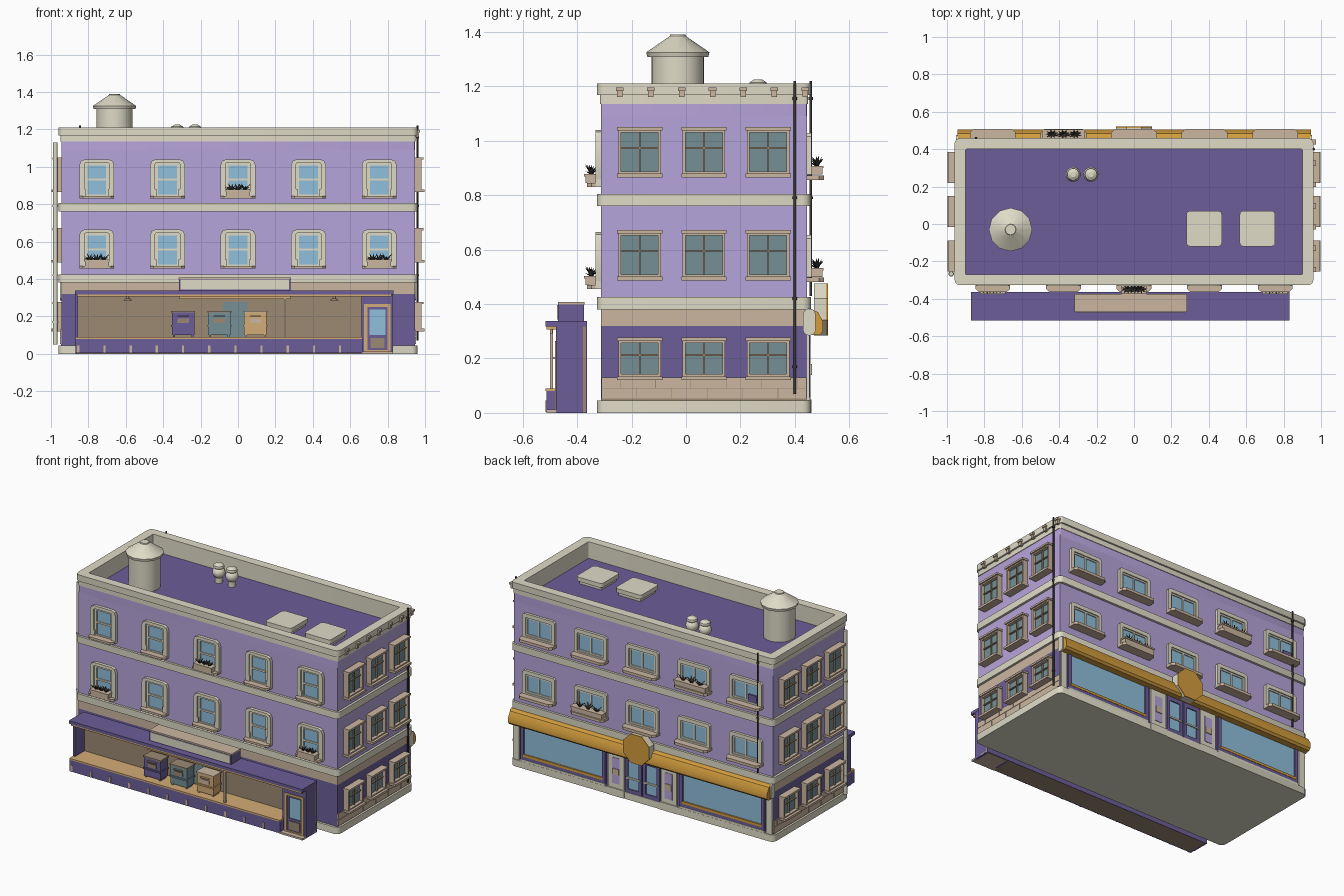
import bpy, bmesh, math, random
from mathutils import Vector

if "Cube" in bpy.data.objects:
    bpy.data.objects.remove(bpy.data.objects["Cube"])
random.seed(4)

# Palette: display values turned into linear ones
PALETTE = {"lavender": "B5A3DA", "purple": "6C5E97", "cream": "DEDAC6", "tan": "CAB59F",
           "sky_glass": "8FBEDB", "teal": "758F95", "charcoal": "413C39", "gold": "D29C40",
           "brown": "9A8872", "wood": "D3AB76"}
NAMES = list(PALETTE)
MATS = []
for name, code in PALETTE.items():
    rgb = [(int(code[i:i + 2], 16) / 255) ** 2.2 for i in (0, 2, 4)] + [1]
    m = bpy.data.materials.new(name)
    m.use_nodes = True
    m.diffuse_color = rgb
    m.node_tree.nodes["Principled BSDF"].inputs["Base Color"].default_value = rgb
    MATS.append(m)


class Part:
    """Collects solids in one mesh."""
    def __init__(self):
        self.bm = bmesh.new()

    def face(self, verts, mat):
        self.bm.faces.new(verts).material_index = NAMES.index(mat)

    def loop(self, pts, h, axis):
        order = {"x": lambda a, b: (h, a, b), "y": lambda a, b: (a, h, b), "z": lambda a, b: (a, b, h)}
        return [self.bm.verts.new(order[axis](*p)) for p in pts]

    def prism(self, pts, lo, hi, axis, mat):
        a, b = self.loop(pts, lo, axis), self.loop(pts, hi, axis)
        self.face(a, mat)
        self.face(b, mat)
        self.bridge(a, b, mat)

    def bridge(self, a, b, mat):
        for i in range(len(a)):
            self.face((a[i - 1], a[i], b[i], b[i - 1]), mat)

    def box(self, x0, x1, y0, y1, z0, z1, mat):
        self.prism([(x0, y0), (x1, y0), (x1, y1), (x0, y1)], z0, z1, "z", mat)

    def ring(self, outer, inner, lo, hi, axis, mat):
        loops = [self.loop(p, h, axis) for p, h in ((outer, lo), (outer, hi), (inner, hi), (inner, lo))]
        for i in range(4):
            self.bridge(loops[i - 1], loops[i], mat)

    def lathe(self, x, y, profile, n, mat):
        loops = [self.loop([(x + r * math.cos(k * math.tau / n), y + r * math.sin(k * math.tau / n))
                            for k in range(n)], z, "z") for r, z in profile]
        for a, b in zip(loops, loops[1:]):
            self.bridge(a, b, mat)
        self.face(loops[0], mat)
        self.face(loops[-1], mat)

    def mesh(self, name):
        bmesh.ops.recalc_face_normals(self.bm, faces=self.bm.faces)
        me = bpy.data.meshes.new(name)
        self.bm.to_mesh(me)
        for m in MATS:
            me.materials.append(m)
        me.shade_smooth()
        me.set_sharp_from_angle(angle=math.radians(33))
        return me

    def done(self, name):
        place(self.mesh(name), name, (0, 0, 0))


def place(me, name, loc, rot=0):
    ob = bpy.data.objects.new(name, me)
    ob.location, ob.rotation_euler.z = loc, rot
    bpy.context.collection.objects.link(ob)


def rect(x0, x1, y0, y1, c=0.0, n=1):
    """Rectangle whose corners are rounded in n steps (n=1 is a chamfer)."""
    if not c:
        return [(x0, y0), (x1, y0), (x1, y1), (x0, y1)]
    centres = [(x1 - c, y1 - c), (x0 + c, y1 - c), (x0 + c, y0 + c), (x1 - c, y0 + c)]
    return [(cx + c * math.cos((q + k / n) * math.pi / 2), cy + c * math.sin((q + k / n) * math.pi / 2))
            for q, (cx, cy) in enumerate(centres) for k in range(n + 1)]


def around(grow, c=0.0, n=3):
    """Building plan, grown outward."""
    return rect(-.945 - grow, .945 + grow, -.312 - grow, .444 + grow, c, n)


# Walls in stacked colours
p = Part()
for z0, z1, mat in ((.04, .32, "purple"), (.32, .39, "tan"), (.42, 1.09, "lavender")):
    p.prism(around(0), z0, z1, "z", mat)
p.done("walls")

# Plinth, floor bands, parapet and roof
p = Part()
for z0, z1 in ((0, .045), (.38, .425), (.76, .805)):
    p.prism(around(.015, .03), z0, z1, "z", "cream")
p.done("floor_bands")
p = Part()
hole = rect(-.9, .9, -.27, .4, .005, 3)
p.ring(around(0, .005), rect(-.93, .93, -.3, .43, .005, 3), 1.08, 1.14, "z", "lavender")
p.ring(around(-.012, .005), hole, 1.08, 1.17, "z", "cream")
p.ring(around(.004, .01), hole, 1.135, 1.17, "z", "cream")
p.ring(around(.015, .03), hole, 1.168, 1.21, "z", "cream")
p.done("parapet")
p = Part()
p.box(-.91, .91, -.28, .41, 1.085, 1.1, "purple")
p.done("roof")

# Corbels under the right-hand cornice
p = Part()
for k in range(7):
    y = -.243 + k * .1135
    p.box(.945, .968, y - .01, y + .01, 1.16, 1.185, "tan")
    p.box(.945, .974, y - .014, y + .014, 1.183, 1.196, "tan")
p.done("corbels")

# Brick courses on both sides
p = Part()
for s in (-1, 1):
    p.box(s * .94, s * .947, -.31, .442, .045, .13, "brown")
    for row in range(2):
        y = -.312
        step = .07 if row else .13
        while y < .44:
            y1 = min(y + step, .444)
            p.box(s * .94, s * .951, y + .001, y1 - .001, .053 + row * .039, .09 + row * .04, "tan")
            y, step = y1, .13
p.done("brick_courses")

# Roof equipment
p = Part()
p.lathe(-.66, -.03, [(.096, 1.1), (.096, 1.31)], 32, "cream")
p.lathe(-.66, -.03, [(.112, 1.308), (.116, 1.325), (.03, 1.384), (.028, 1.39)], 12, "cream")
p.done("water_tank")
p = Part()
for x in (-.325, -.23):
    p.lathe(x, .265, [(.024, 1.1), (.024, 1.135), (.037, 1.15), (.04, 1.168), (.035, 1.185),
                      (.026, 1.193), (.034, 1.2), (.032, 1.214), (.015, 1.225)], 14, "cream")
p.done("roof_vents")
p = Part()
for x in (.375, .66):
    p.prism(rect(x - .08, x + .08, -.105, .055), 1.1, 1.125, "z", "cream")
    p.prism(rect(x - .095, x + .095, -.12, .07, .02, 3), 1.122, 1.15, "z", "cream")
p.done("skylights")

# Front window: outline with cut upper corners, sash and sill
p = Part()
p.ring(rect(-.093, .093, 0, .21, .03, 2), rect(-.066, .066, .01, .19, .006, 2), -.02, .005, "y", "cream")
p.ring(rect(-.068, .068, .008, .192), rect(-.05, .05, .022, .178), -.011, .005, "y", "cream")
for x in (-.093, .06):
    p.box(x, x + .033, -.02, .005, 0, .05, "cream")
p.box(-.052, .052, -.004, .005, .02, .18, "sky_glass")
p.box(-.052, .052, -.012, .005, .096, .107, "cream")
p.prism([(-.093, 0), (.093, 0), (.093, -.035), (.075, -.052), (-.075, -.052), (-.093, -.035)], 0, .014, "z", "tan")
front_window = p.mesh("front_window")

# Back window: wide and low
p = Part()
p.ring(rect(-.118, .118, 0, .165, .012), rect(-.095, .095, .02, .14, .004), -.017, .005, "y", "cream")
p.ring(rect(-.097, .097, .018, .142), rect(-.085, .085, .03, .13), -.01, .005, "y", "cream")
p.box(-.087, .087, -.004, .005, .028, .132, "sky_glass")
p.box(-.005, .005, -.01, .005, .028, .132, "cream")
p.prism([(-.122, 0), (.122, 0), (.122, -.045), (.105, -.063), (-.105, -.063), (-.122, -.045)], -.008, .01, "z", "tan")
back_window = p.mesh("back_window")


# Side window: lintel, sill, jambs and crossbars
def side_window(h):
    p = Part()
    p.box(-.083, .083, -.052, .005, 0, .014, "tan")
    p.box(-.083, .083, -.046, .005, h - .012, h, "tan")
    p.ring(rect(-.078, .078, .012, h - .01), rect(-.068, .068, .022, h - .02), -.036, .005, "y", "tan")
    p.box(-.069, .069, -.014, .005, .02, h - .015, "teal")
    p.box(-.003, .003, -.024, .005, .02, h - .015, "brown")
    p.box(-.069, .069, -.024, .005, h * .57, h * .57 + .006, "brown")
    return p.mesh("side_window")


# Planter with pointed leaves
def planter(w):
    p = Part()
    p.box(-w, w, -.058, -.014, .01, .038, "tan")
    p.box(-w - .004, w + .004, -.062, -.01, .034, .043, "tan")
    for x in (-w * .55, 0, w * .55):
        for k in range(9):
            a = k * math.tau / 9
            out = Vector((math.cos(a) * .036, math.sin(a) * .024, random.uniform(.01, .04)))
            base = Vector((x, -.036, .042))
            side = Vector((-math.sin(a), math.cos(a), 0)) * .009
            lift = Vector((0, 0, .004))
            tip, l, r, u, d = [p.bm.verts.new(base + v) for v in (out, side, -side, lift, -lift)]
            for f in ((tip, l, u), (tip, u, r), (tip, r, d), (tip, d, l), (l, d, r, u)):
                p.face(f, "charcoal")
    return p.mesh("planter")


tall, low = side_window(.185), side_window(.157)
small_box, wide_box = planter(.064), planter(.112)
for drop in (0, .375):
    for x in (-.755, -.377, 0, .377, .755):
        place(front_window, "front_window", (x, -.312, .83 - drop))
        place(back_window, "back_window", (x, .444, .863 - drop), math.pi)
for x, z in ((0, .835), (-.755, .46), (.755, .46)):
    place(small_box, "front_planter", (x, -.312, z))
for x, z in ((-.377, .865), (.377, .49)):
    place(wide_box, "back_planter", (x, .444, z), math.pi)
for s in (-1, 1):
    for y in (-.17, .066, .302):
        for me, z in ((tall, .865), (tall, .487), (low, .12)):
            place(me, "side_window", (s * .945, y, z), s * math.pi / 2)

# Drain pipes with clamps
for name, x, y, z0, z1, r, mat in (("right_pipe", .96, .4, .07, 1.22, .005, "charcoal"),
                                   ("back_pipe", -.845, .458, .43, 1.22, .005, "charcoal"),
                                   ("left_pipe", -.977, -.266, .05, 1.13, .012, "cream")):
    p = Part()
    p.lathe(x, y, [(r, z0), (r, z1)], 12, mat)
    for z in (.17, .42, .79, 1.155):
        if z0 < z < z1:
            p.lathe(x, y, [(r + .003, z - .005), (r + .003, z + .005)], 12, mat)
    p.done(name)
p = Part()
p.box(-.835, -.775, .44, .459, .875, .93, "purple")
p.done("window_fan")

# Back shop: display windows, pilasters and double door
p = Part()
for s in (-1, 1):
    a, b = sorted((s * .27, s * .89))
    p.ring(rect(a, b, .055, .3), rect(a + .025, b - .025, .085, .29), .44, .456, "y", "purple")
    p.box(a + .02, b - .02, .44, .449, .08, .295, "sky_glass")
    p.box(a + .02, b - .02, .44, .458, .078, .094, "gold")
    p.box(a, b, .44, .458, .045, .058, "cream")
    a, b = sorted((s * .135, s * .25))
    p.box(a, b, .44, .455, 0, .3, "cream")
    p.box(a - .006, b + .006, .44, .462, 0, .05, "cream")
    p.box(a + .03, b - .03, .45, .458, .08, .25, "lavender")
    p.box(a + .035, b - .035, .45, .463, .14, .18, "tan")
    a, b = sorted((s * .9, s * .944))
    p.box(a, b, .44, .453, 0, .3, "cream")
    a, b = sorted((s * .004, s * .125))
    p.ring(rect(a, b, .02, .29), rect(a + .022, b - .022, .07, .26), .44, .457, "y", "purple")
    p.box(a + .015, b - .015, .44, .45, .03, .27, "sky_glass")
    p.box(a + .01, b - .01, .455, .463, .14, .15, "cream")
p.done("back_shopfront")

# Sloped awning and octagonal sign
p = Part()
p.prism([(.42, .287), (.492, .287), (.504, .3), (.504, .335), (.485, .37), (.465, .38), (.42, .38)],
        -.945, .945, "x", "gold")
for s in (-1, 1):
    a, b = sorted((s * .94, s * .952))
    p.prism(rect(.43, .476, .285, .382, .02, 4), a, b, "x", "cream")
octagon = [(.103 * math.cos((k + .5) * math.pi / 4), .38 + .103 * math.sin((k + .5) * math.pi / 4))
           for k in range(8)]
p.prism(octagon, .47, .514, "y", "cream")
p.prism(octagon, .514, .521, "y", "gold")
p.done("awning_and_sign")

# Front stall: counter, shell and canopy
p = Part()
p.box(-.855, .66, -.5, -.37, 0, .004, "brown")
p.box(-.87, .665, -.512, -.365, .003, .08, "purple")
p.box(-.87, .665, -.516, -.37, .08, .09, "wood")
for k in range(11):
    x = -.86 + k * .14
    p.box(x, x + .012, -.516, -.5, .004, .045, "tan")
p.box(-.87, .83, -.378, -.367, 0, .32, "brown")
p.box(-.87, .83, -.368, -.364, 0, .335, "purple")
for x in (-.87, .815):
    p.box(x, x + .015, -.478, -.364, 0, .33, "purple")
p.done("stall_counter")
p = Part()
p.box(-.872, .832, -.517, -.364, .318, .338, "purple")
p.box(-.86, .82, -.512, -.37, .306, .32, "wood")
p.box(-.315, .28, -.47, -.375, .335, .4, "purple")
p.box(-.308, .273, -.474, -.46, .343, .396, "cream")
p.box(-.318, .283, -.47, -.373, .398, .407, "tan")
p.box(-.315, .28, -.5, -.49, .292, .308, "wood")
p.box(.245, .257, -.5, -.488, .09, .31, "tan")
for x in (-.59, .515):
    p.lathe(x, -.45, [(.026, .284), (.01, .296), (.006, .31)], 14, "brown")
p.done("stall_canopy")

# Stall door at the right end
p = Part()
p.box(.66, .675, -.478, -.37, 0, .32, "purple")
p.box(.66, .83, -.478, -.37, .26, .32, "purple")
p.ring(rect(.675, .815, .005, .265), rect(.692, .798, .02, .25), -.482, -.46, "y", "wood")
p.ring(rect(.69, .8, .015, .255), rect(.703, .789, .1, .238), -.474, -.46, "y", "purple")
p.box(.7, .792, -.467, -.46, .09, .24, "sky_glass")
p.box(.708, .784, -.478, -.47, .03, .085, "brown")
p.box(.66, .83, -.512, -.37, 0, .012, "tan")
p.done("stall_door")

# Ovens and the hatch behind them
p = Part()
for x, mat, trim in ((-.293, "purple", "brown"), (-.1, "teal", "brown"), (.093, "wood", "tan")):
    p.box(x - .06, x + .06, -.475, -.4, .1, .225, mat)
    p.box(x - .064, x + .064, -.482, -.395, .145, .155, mat)
    p.box(x - .064, x + .064, -.48, -.395, .222, .23, trim)
    p.box(x - .03, x + .03, -.479, -.47, .165, .19, trim)
    p.box(x - .03, x + .03, -.488, -.47, .2, .205, trim)
    for dx in (-.055, .045):
        p.box(x + dx, x + dx + .01, -.47, -.41, .088, .102, mat)
p.box(-.08, .05, -.386, -.37, .09, .278, "teal")
p.done("ovens")
